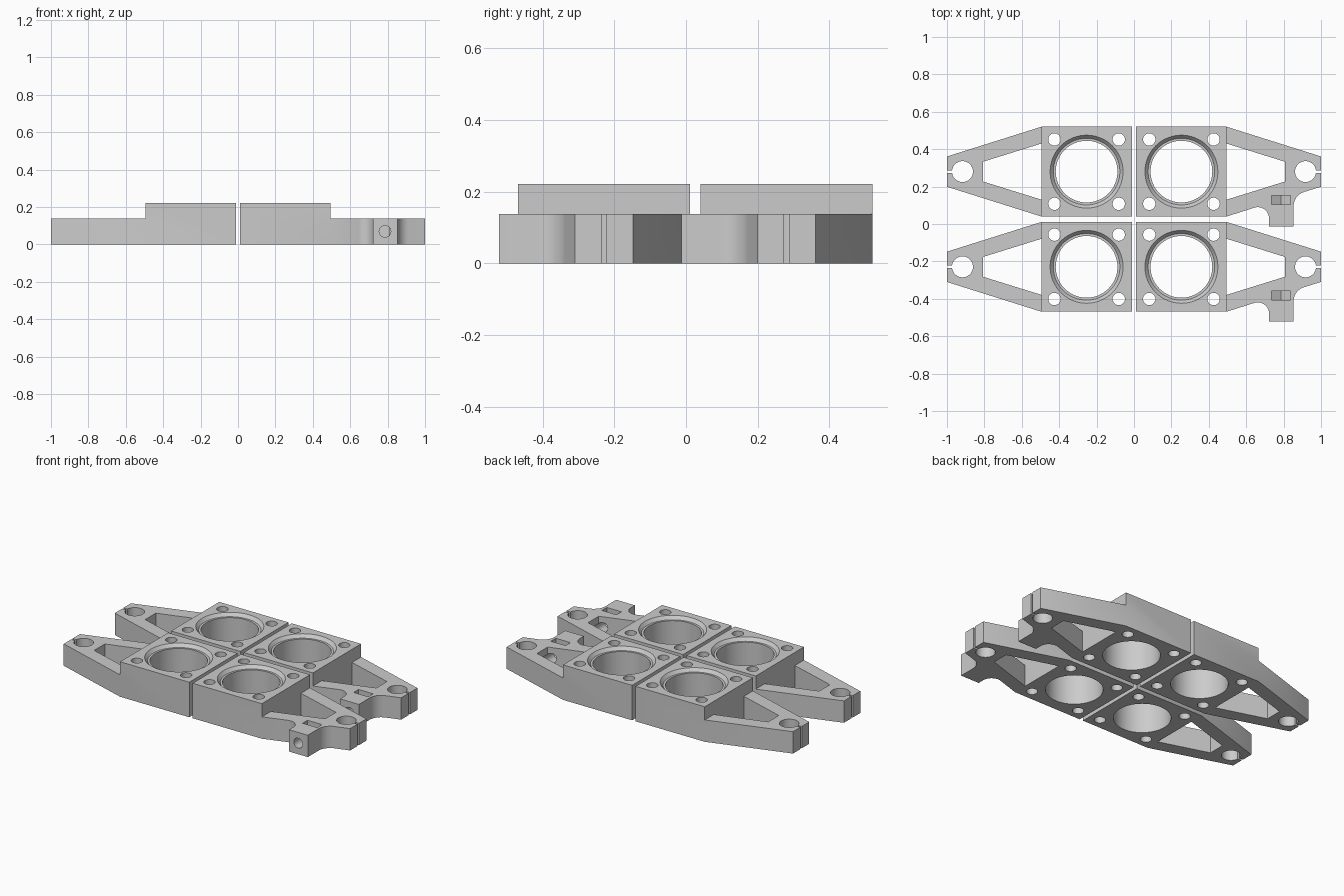
import bpy, bmesh, math
from mathutils import Matrix, Vector

default = bpy.data.objects.get("Cube")
if default:
    bpy.data.objects.remove(default, do_unlink=True)

grey = bpy.data.materials.new("plain grey")
grey.use_nodes = True
colour = (0.6, 0.6, 0.6, 1)
grey.diffuse_color = colour
grey.node_tree.nodes["Principled BSDF"].inputs["Base Color"].default_value = colour

ARM_H, BLOCK_H = 0.138, 0.221     # heights of the thin arm and the thick block
IN, OUT, TIP = 0.012, 0.495, 1.0  # distances from the centre line
CY, HALF, TIP_HALF = 0.28, 0.24, 0.081
CX = (IN + OUT) / 2
ROW = -0.509                      # step from the back row to the front row
SCREW_X = 0.786


def make_object(name, bm):
    bmesh.ops.recalc_face_normals(bm, faces=bm.faces)
    mesh = bpy.data.meshes.new(name)
    bm.to_mesh(mesh)
    bm.free()
    mesh.materials.append(grey)
    ob = bpy.data.objects.new(name, mesh)
    bpy.context.collection.objects.link(ob)
    return ob


def prism(name, points, vec):
    """Extrude a closed 3D outline along a vector."""
    bm = bmesh.new()
    face = bm.faces.new([bm.verts.new(p) for p in points])
    ext = bmesh.ops.extrude_face_region(bm, geom=[face])
    new = [v for v in ext["geom"] if isinstance(v, bmesh.types.BMVert)]
    bmesh.ops.translate(bm, verts=new, vec=vec)
    return make_object(name, bm)


def flat_prism(name, points, z0, z1, side):
    return prism(name, [(side * x, y, z0) for x, y in points], Vector((0, 0, z1 - z0)))


def rectangle(x0, x1, y0, y1):
    return [(x0, y0), (x1, y0), (x1, y1), (x0, y1)]


def cone(centre, r0, r1, depth, segments=48, axis="Z"):
    bm = bmesh.new()
    turn = Matrix.Rotation(math.pi / 2, 4, "X") if axis == "Y" else Matrix()
    bmesh.ops.create_cone(bm, cap_ends=True, segments=segments, radius1=r0, radius2=r1,
                          depth=depth, matrix=Matrix.Translation(centre) @ turn)
    return make_object("cutter", bm)


def cut(ob, cutter):
    mod = ob.modifiers.new("cut", "BOOLEAN")
    mod.operation, mod.solver, mod.object = "DIFFERENCE", "EXACT", cutter
    bpy.context.view_layer.objects.active = ob
    bpy.ops.object.modifier_apply(modifier=mod.name)
    bpy.data.objects.remove(cutter, do_unlink=True)


def arc(cx, cy, r, a0, a1, steps=10):
    angles = [math.radians(a0 + (a1 - a0) * i / steps) for i in range(steps + 1)]
    return [(cx + r * math.cos(a), cy + r * math.sin(a)) for a in angles]


def outline(with_lug):
    lower = [(IN, CY - HALF), (OUT, CY - HALF)]
    if with_lug:
        # clamp lug blended into the sloping edge of the arm
        lower += arc(0.662, 0.03, 0.06, 108, 0)
        lower += [(0.722, -0.013), (0.853, -0.013)]
        lower += arc(0.933, 0.095, 0.08, 180, 108)
    return lower + [(TIP, CY - TIP_HALF), (TIP, CY + TIP_HALF),
                    (OUT, CY + HALF), (IN, CY + HALF)]


def bracket(name, side, with_lug):
    ob = flat_prism(name, outline(with_lug), 0, BLOCK_H, side)
    # lower the arm and open its triangular frame
    cut(ob, flat_prism("cutter", rectangle(OUT, 1.2, -0.2, 0.7), ARM_H, 0.4, side))
    window = [(OUT, CY - 0.15), (0.807, CY - 0.053), (0.807, CY + 0.053), (OUT, CY + 0.15)]
    cut(ob, flat_prism("cutter", window, -0.1, 0.3, side))
    # main bore with its shallow tapered seat
    cx = side * CX
    cut(ob, cone((cx, CY, BLOCK_H), 0.178, 0.212, 0.04, 64))
    cut(ob, cone((cx, CY, 0.1), 0.165, 0.165, 0.5, 64))
    # four corner bolt holes
    for dx in (-0.172, 0.172):
        for dy in (-0.172, 0.172):
            cut(ob, cone((cx + dx, CY + dy, 0.1), 0.033, 0.033, 0.5, 32))
    # rod hole and clamp slit at the tip
    cut(ob, cone((side * 0.917, CY, 0.1), 0.056, 0.056, 0.5))
    cut(ob, flat_prism("cutter", rectangle(0.92, 1.1, CY - 0.007, CY + 0.007), -0.1, 0.3, side))
    if with_lug:
        # nut pocket with a pointed floor, then the screw hole
        w, z = 0.051, 0.07
        pocket = [(-w, 0.3), (-w, z - 0.029), (0, z - 0.059), (w, z - 0.029), (w, 0.3)]
        cut(ob, prism("cutter", [(SCREW_X + a, 0.103, b) for a, b in pocket],
                      Vector((0, 0.049, 0))))
        cut(ob, cone((SCREW_X, 0.12, z), 0.031, 0.031, 0.32, 32, "Y"))
    return ob


def smooth(ob):
    bpy.ops.object.select_all(action="DESELECT")
    ob.select_set(True)
    bpy.context.view_layer.objects.active = ob
    bpy.ops.object.shade_smooth_by_angle(angle=math.radians(25))


# left brackets carry the lug, right ones are plain
for label, side, lug in (("left", 1, True), ("right", -1, False)):
    back = bracket("back_" + label + "_bracket", side, lug)
    smooth(back)
    front = back.copy()
    front.data = back.data.copy()
    front.name = "front_" + label + "_bracket"
    front.location.y = ROW
    bpy.context.collection.objects.link(front)
